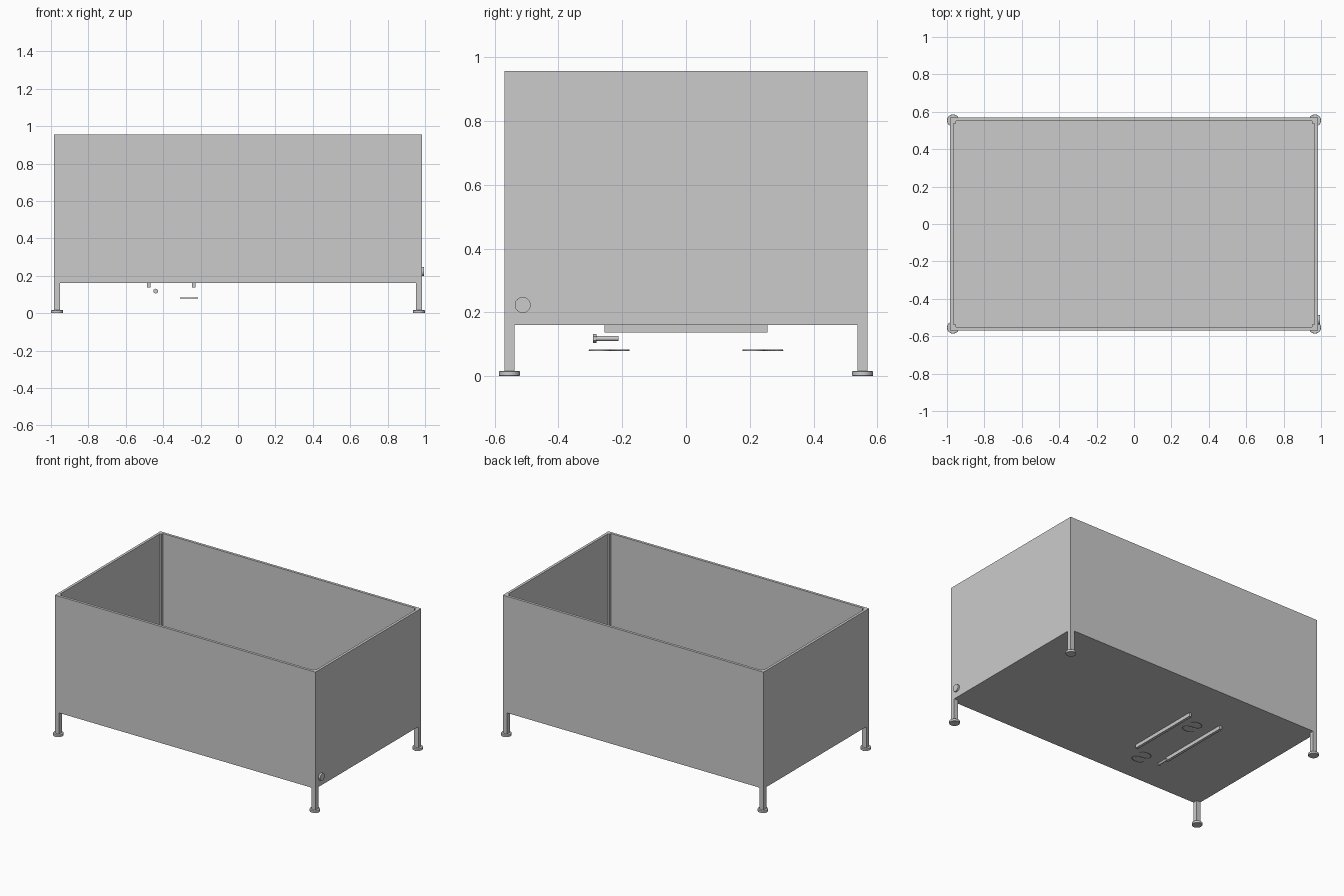
import bpy, bmesh, math
from mathutils import Matrix, Vector

if "Cube" in bpy.data.objects:
    bpy.data.objects.remove(bpy.data.objects["Cube"])

HX, HY = 0.983, 0.569      # outer half sizes of the box
Z0, Z1 = 0.161, 0.956      # underside and rim
T = 0.018                  # panel thickness
P = 0.031                  # post width


def finish(name, bm):
    me = bpy.data.meshes.new(name)
    bm.to_mesh(me)
    bm.free()
    ob = bpy.data.objects.new(name, me)
    bpy.context.collection.objects.link(ob)
    return ob


def box(name, lo, hi):
    lo, hi = Vector(lo), Vector(hi)
    bm = bmesh.new()
    bmesh.ops.create_cube(bm, size=1, matrix=Matrix.Translation((lo + hi) / 2)
                          @ Matrix.Diagonal((*(hi - lo), 1)))
    return finish(name, bm)


def cylinder(name, start, end, r, seg=32, bevel=0):
    start, end = Vector(start), Vector(end)
    d = end - start
    m = Matrix.Translation((start + end) / 2) @ d.to_track_quat('Z', 'Y').to_matrix().to_4x4()
    bm = bmesh.new()
    bmesh.ops.create_cone(bm, cap_ends=True, segments=seg, radius1=r, radius2=r,
                          depth=d.length, matrix=m)
    ob = finish(name, bm)
    if bevel:
        b = ob.modifiers.new("edge", 'BEVEL')
        b.width, b.segments = bevel, 2
    bpy.ops.object.select_all(action='DESELECT')
    ob.select_set(True)
    bpy.context.view_layer.objects.active = ob
    if seg > 6:
        bpy.ops.object.shade_smooth_by_angle(angle=math.radians(35))
    return ob


# Floor and wall panels between the posts
box("floor", (-HX + P, -HY + T, Z0), (HX - P, HY - T, Z0 + T))
for s, side in ((-1, "left"), (1, "right")):
    x = sorted((s * HX, s * (HX - T)))
    box(side + "_wall", (x[0], -HY + P, Z0), (x[1], HY - P, Z1))
    x = sorted((s * (HX - T), s * (HX - P)))
    box(side + "_floor_strip", (x[0], -HY + P, Z0), (x[1], HY - P, Z0 + T))
for s, side in ((-1, "front"), (1, "back")):
    y = sorted((s * HY, s * (HY - T)))
    box(side + "_wall", (-HX + P, y[0], Z0), (HX - P, y[1], Z1))

# Corner posts that run down into legs, with round feet
for sx, nx in ((-1, "left"), (1, "right")):
    for sy, ny in ((-1, "front"), (1, "back")):
        x = sorted((sx * HX, sx * (HX - P)))
        y = sorted((sy * HY, sy * (HY - P)))
        box(f"{ny}_{nx}_post", (x[0], y[0], 0.015), (x[1], y[1], Z1))
        cx, cy = sum(x) / 2, sum(y) / 2
        cylinder(f"{ny}_{nx}_foot", (cx, cy, 0), (cx, cy, 0.016), 0.0325, bevel=0.002)

# Drain plug on the right wall
cylinder("drain_plug", (HX - 0.002, -0.512, 0.223), (0.995, -0.512, 0.223), 0.025)

# Two rails under the floor
for i, x in enumerate((-0.478, -0.236)):
    box(f"under_rail_{i + 1}", (x - 0.009, -0.256, 0.137), (x + 0.009, 0.256, Z0))

# Loose bolt below the floor
cylinder("bolt_head", (-0.44, -0.291, 0.118), (-0.44, -0.280, 0.118), 0.0135, seg=6)
cylinder("bolt_shank", (-0.44, -0.280, 0.118), (-0.44, -0.212, 0.118), 0.008, seg=24)

# Two S-shaped hooks of round wire
r = 0.03
path = [(0.0, 2 * r)]
path = [(r * math.cos(a), r + r * math.sin(a))
        for a in (math.radians(10 + 260 * i / 16) for i in range(17))]
path += [(-x, -y) for x, y in reversed(path[:-1])]
for i, y in enumerate((-0.241, 0.241)):
    cu = bpy.data.curves.new(f"hook_{i + 1}", 'CURVE')
    cu.dimensions = '3D'
    cu.bevel_depth, cu.bevel_resolution, cu.use_fill_caps = 0.003, 2, True
    sp = cu.splines.new('POLY')
    sp.points.add(len(path) - 1)
    for pt, (px, py) in zip(sp.points, path):
        pt.co = (-0.262 + px * 1.5, y + py * 1.02, 0.081, 1)
    bpy.context.collection.objects.link(bpy.data.objects.new(f"hook_{i + 1}", cu))
